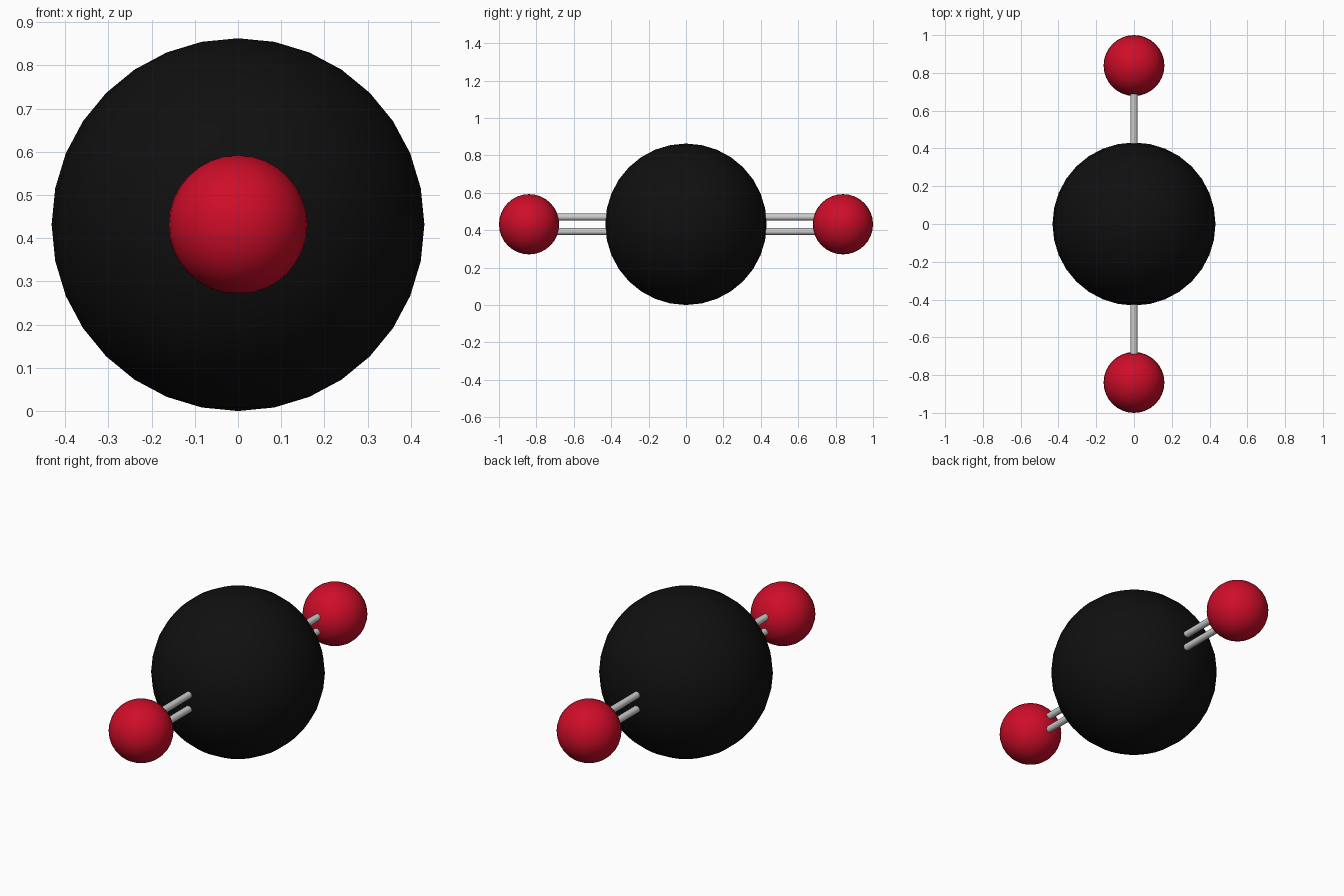
import bpy
from math import pi

if "Cube" in bpy.data.objects:
    bpy.data.objects.remove(bpy.data.objects["Cube"])

R_CENTRE, R_END = 0.4315, 0.161
Z = R_CENTRE
Y_END = 1.0 - R_END
ROD_R, ROD_GAP = 0.0185, 0.0385


def material(name, rgb):
    mat = bpy.data.materials.new(name)
    mat.diffuse_color = (*rgb, 1)
    mat.use_nodes = True
    mat.node_tree.nodes["Principled BSDF"].inputs["Base Color"].default_value = mat.diffuse_color
    return mat


def ball(name, radius, y, mat):
    bpy.ops.mesh.primitive_uv_sphere_add(segments=32, ring_count=16, radius=radius, location=(0, y, Z))
    ob = bpy.context.object
    ob.name = name
    ob.data.materials.append(mat)
    bpy.ops.object.shade_smooth()


def rod(name, y0, y1, z):
    bpy.ops.mesh.primitive_cylinder_add(vertices=32, radius=ROD_R, depth=abs(y1 - y0),
                                        location=(0, (y0 + y1) / 2, z), rotation=(pi / 2, 0, 0))
    bpy.context.object.name = name
    bpy.ops.object.shade_smooth_by_angle()


black = material("black", (0.005, 0.005, 0.005))
red = material("red", (0.62, 0.004, 0.022))

# Large central atom
ball("centre_atom", R_CENTRE, 0, black)

# Outer atoms, each joined by a double bond
for side, s in (("front", -1), ("back", 1)):
    ball(side + "_atom", R_END, s * Y_END, red)
    for level, dz in (("lower", -ROD_GAP), ("upper", ROD_GAP)):
        rod(f"{side}_{level}_bond", s * 0.38, s * 0.74, Z + dz)
